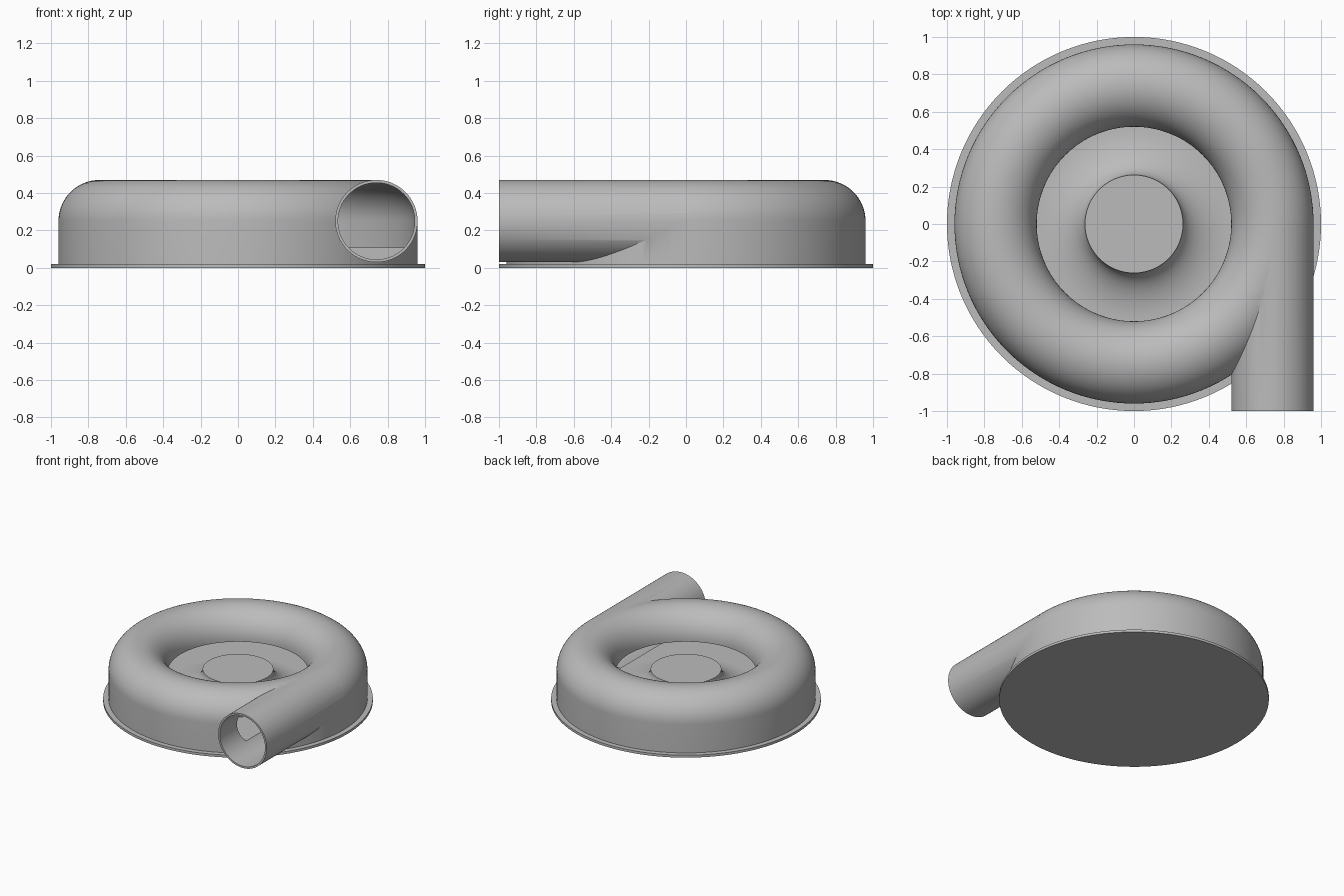
import bpy, bmesh, math
from mathutils import Matrix, Vector

if "Cube" in bpy.data.objects:
    bpy.data.objects.remove(bpy.data.objects["Cube"])

grey = bpy.data.materials.new("plain grey")
grey.use_nodes = True
COLOUR = (0.5, 0.5, 0.5, 1)
grey.diffuse_color = COLOUR
grey.node_tree.nodes["Principled BSDF"].inputs["Base Color"].default_value = COLOUR

R_MID, Z_MID = 0.74, 0.25      # centre line of the duct
R_OUT, R_IN = 0.22, 0.205      # outside and inside radius of the duct
FLOOR, PLATE = 0.11, 0.02
STEPS = 128


def add_object(name, bm):
    bmesh.ops.remove_doubles(bm, verts=bm.verts, dist=1e-5)
    bmesh.ops.recalc_face_normals(bm, faces=bm.faces)
    mesh = bpy.data.meshes.new(name)
    bm.to_mesh(mesh)
    bm.free()
    mesh.materials.append(grey)
    obj = bpy.data.objects.new(name, mesh)
    bpy.context.collection.objects.link(obj)
    return obj


def revolve(name, profile, closed=True):
    """Spin an (r, z) profile around the z axis."""
    bm = bmesh.new()
    verts = [bm.verts.new((r, 0, z)) for r, z in profile]
    pairs = list(zip(verts, verts[1:]))
    if closed:
        pairs.append((verts[-1], verts[0]))
    edges = [bm.edges.new(p) for p in pairs]
    bmesh.ops.spin(bm, geom=verts + edges, cent=(0, 0, 0), axis=(0, 0, 1),
                   angle=math.tau, steps=STEPS, use_merge=True)
    return add_object(name, bm)


def pipe(name, radius, y0, y1):
    bm = bmesh.new()
    place = Matrix.Translation((R_MID, (y0 + y1) / 2, Z_MID)) @ Matrix.Rotation(math.pi / 2, 4, 'X')
    bmesh.ops.create_cone(bm, cap_ends=True, segments=96, radius1=radius,
                          radius2=radius, depth=y1 - y0, matrix=place)
    return add_object(name, bm)


def dome(radius, n=32):
    return [(R_MID + radius * math.cos(math.pi * i / n),
             Z_MID + radius * math.sin(math.pi * i / n)) for i in range(n + 1)]


def boolean(target, cutter, operation):
    mod = target.modifiers.new(operation.lower(), 'BOOLEAN')
    mod.operation, mod.solver, mod.object = operation, 'EXACT', cutter
    bpy.context.view_layer.objects.active = target
    bpy.ops.object.modifier_apply(modifier=mod.name)
    bpy.data.objects.remove(cutter)


def smooth(obj):
    bpy.ops.object.select_all(action='DESELECT')
    obj.select_set(True)
    bpy.context.view_layer.objects.active = obj
    bpy.ops.object.shade_smooth_by_angle(angle=math.radians(30))


# Round back plate
back_plate = revolve("back_plate", [(0, 0), (1, 0), (1, PLATE), (0, PLATE)], closed=False)

# Spiral housing joined to the straight outlet, then hollowed out
edge_out, edge_in = R_MID + R_OUT, R_MID + R_IN
lip_out, lip_in = R_MID - R_OUT, R_MID - R_IN
housing = revolve("housing", [(0.45, PLATE - 0.005), (edge_out, PLATE - 0.005)] + dome(R_OUT)
                  + [(lip_out, 0.15), (0.45, 0.15)])
boolean(housing, pipe("outlet", R_OUT, -1, 0), 'UNION')
boolean(housing, revolve("cavity", [(0.3, FLOOR), (edge_in, FLOOR)] + dome(R_IN)
                         + [(lip_in, 0.24), (0.3, 0.24)]), 'DIFFERENCE')
boolean(housing, pipe("bore", R_IN, -1.1, 0.001), 'DIFFERENCE')

# Central hub flaring out to the floor
HUB_R, HUB_Z, FLARE = 0.262, 0.26, 0.52
flare = [(FLARE - (FLARE - HUB_R) * math.sin(a), HUB_Z - (HUB_Z - FLOOR - 0.002) * math.cos(a))
         for a in (math.pi / 2 * i / 16 for i in range(17))]
hub = revolve("hub", [(0, PLATE), (FLARE - 0.02, PLATE)] + flare + [(0, HUB_Z)], closed=False)

for part in (back_plate, housing, hub):
    smooth(part)
